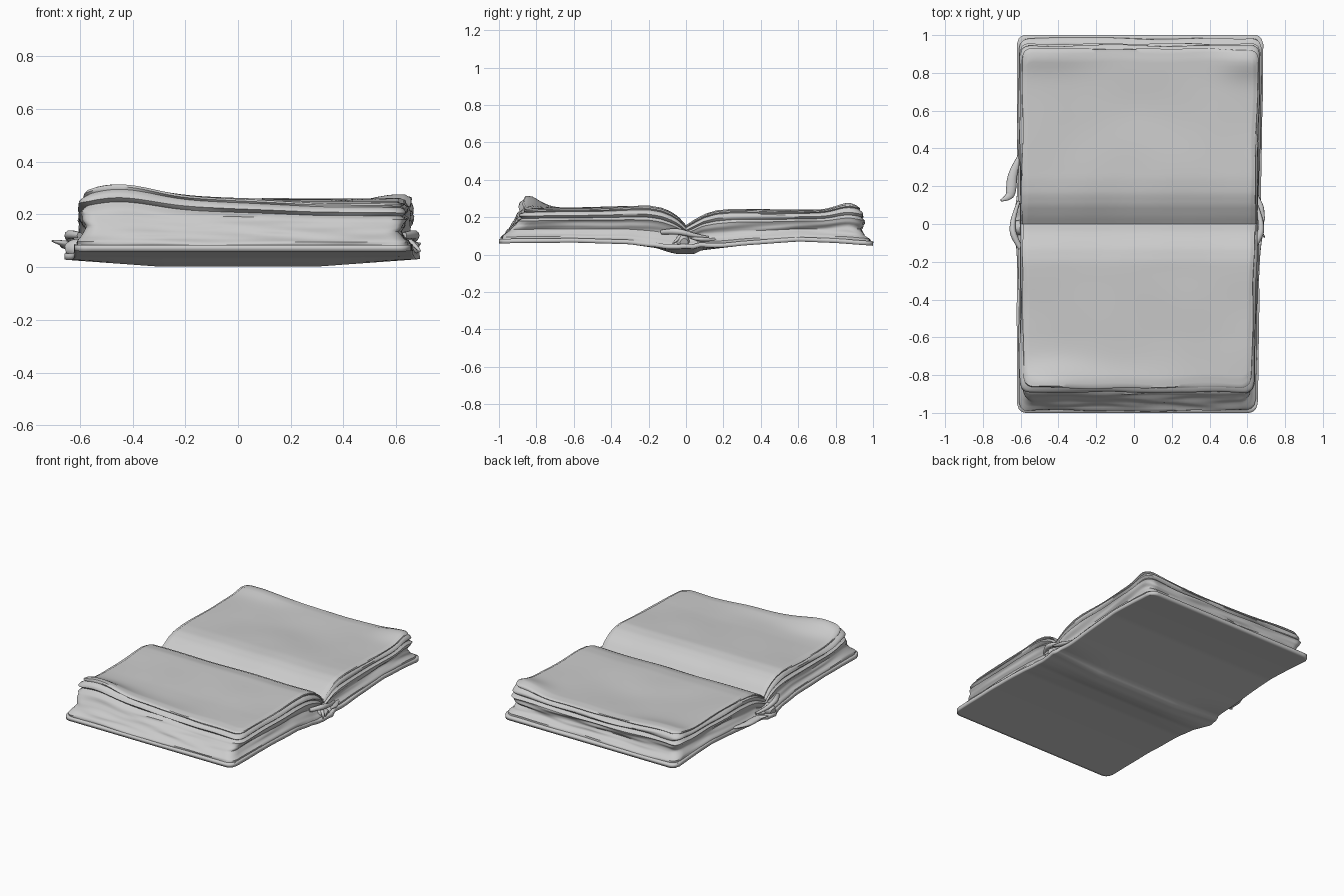
import bpy, bmesh, math
from mathutils import Vector, noise

if "Cube" in bpy.data.objects:
    bpy.data.objects.remove(bpy.data.objects["Cube"])


def interp(table, t):
    """Piecewise smooth lookup of rows (t, value, ...)."""
    if t <= table[0][0]:
        return table[0][1:]
    for a, b in zip(table, table[1:]):
        if t <= b[0]:
            f = (t - a[0]) / (b[0] - a[0])
            return tuple(p + (q - p) * f for p, q in zip(a[1:], b[1:]))
    return table[-1][1:]


def bump(x, y, cx, cy, sx, sy):
    return math.exp(-((x - cx) / sx) ** 2 - ((y - cy) / sy) ** 2)


def rough(x, y, z, freq):
    return noise.noise(Vector((x * freq, y * freq, z * freq)))


def round_corner(d, r):
    return r - math.sqrt(max(0, r * r - (r - d) ** 2)) if d < r else 0


def finish(name, bm, angle=50):
    bmesh.ops.recalc_face_normals(bm, faces=bm.faces)
    mesh = bpy.data.meshes.new(name)
    bm.to_mesh(mesh)
    bm.free()
    ob = bpy.data.objects.new(name, mesh)
    bpy.context.collection.objects.link(ob)
    bpy.ops.object.select_all(action='DESELECT')
    ob.select_set(True)
    bpy.context.view_layer.objects.active = ob
    bpy.ops.object.shade_smooth_by_angle(angle=math.radians(angle))
    return ob


# Underside height across the book, then page-top heights for each half
UNDER = [(-1, .06), (-.8, .062), (-.6, .064), (-.3, .055), (-.16, .035), (-.09, .012), (-.04, .002),
         (.04, .002), (.08, .022), (.3, .048), (.6, .07), (.8, .062), (1, .047)]
TOP_FRONT = [(0, .155), (.04, .2), (.08, .228), (.13, .25), (.2, .262), (.4, .255), (.6, .248), (1, .245)]
TOP_BACK = [(0, .155), (.04, .182), (.1, .215), (.16, .235), (.24, .243), (.7, .243), (1, .243)]
# Page-edge profile: height fraction, reach in y, side inset
EDGE_FRONT = [(0, .985, .005), (.12, .985, .005), (.2, .965, .022), (.35, .94, .04), (.5, .915, .025),
              (.62, .9, .01), (.68, .87, .035), (.76, .893, .012), (.84, .885, .016), (.88, .862, .034),
              (.94, .868, .024), (1, .845, .04)]
EDGE_BACK = [(0, .985, .005), (.12, .98, .005), (.2, .95, .022), (.35, .935, .035), (.5, .945, .02),
             (.62, .955, .01), (.68, .93, .03), (.76, .945, .012), (.84, .94, .014), (.88, .92, .03),
             (.94, .93, .02), (1, .905, .035)]


def under(x, y):
    ends = max(0, abs(x) - .3) / .37
    return interp(UNDER, y)[0] + .03 * ends * math.exp(-(y / .12) ** 2)


def top(x, y):
    z = interp(TOP_FRONT if y < 0 else TOP_BACK, abs(y))[0]
    # curled corners and gentle waviness of the paper
    z += .075 * bump(x, y, -.46, -.87, .2, .11) + .022 * bump(x, y, -.1, -.87, .3, .1)
    z += .035 * bump(x, y, .61, .87, .16, .09) + .02 * bump(x, y, -.5, .9, .25, .08)
    z -= .015 * bump(x, y, .1, .62, .5, .25)
    return z + .005 * rough(x, y, 0, 3.5)


def spread(i, n):
    u = 2 * i / n - 1
    return .35 * u + .65 * math.sin(u * math.pi / 2)


# Page blocks: curved top sheet with ridged paper edges
def page_block(name, s, edge):
    nx, ny, nl = 56, 44, 26
    bm = bmesh.new()

    def vert(i, j, k):
        t, u, v = k / nl, spread(i, nx), (j / ny) ** 1.2
        reach, inset = interp(edge, t)
        y0 = s * v
        reach += .012 * rough(u * 1.2, s * 3, t * 4, 2)
        inset += .009 * rough(u * 3, y0 * 1.5, t * 4, 2)
        lo, hi = -.615 + inset, .665 + .015 * y0 - inset
        x = (lo + hi) / 2 + (hi - lo) / 2 * u
        reach -= round_corner(min(x - lo, hi - x), .05)
        y = s * v * reach
        b = under(x, y) + .015
        z = b + (top(x, y) - b) * t
        if k == nl and (i in (0, nx) or j == ny):
            z -= .006
        return bm.verts.new((x, y, z))

    V = {}
    for k in range(nl + 1):
        for i in range(nx + 1):
            for j in range(ny + 1):
                if k == nl or i in (0, nx) or j == ny:
                    V[i, j, k] = vert(i, j, k)
    for i in range(nx):
        for j in range(ny):
            bm.faces.new([V[i, j, nl], V[i + 1, j, nl], V[i + 1, j + 1, nl], V[i, j + 1, nl]])
    rim = [(0, j) for j in range(ny)] + [(i, ny) for i in range(nx)] + [(nx, j) for j in range(ny, -1, -1)]
    for a, b in zip(rim, rim[1:]):
        for k in range(nl):
            bm.faces.new([V[(*a, k)], V[(*b, k)], V[(*b, k + 1)], V[(*a, k + 1)]])
    finish(name, bm)


page_block("front_pages", -1, EDGE_FRONT)
page_block("back_pages", 1, EDGE_BACK)

# Cover: thin bent sheet with a bulging spine, widened at the torn spine ends
bm = bmesh.new()
NX, NY = 50, 100
grid = []
for j in range(NY + 1):
    row = []
    for i in range(NX + 1):
        v, u = 2 * j / NY - 1, spread(i, NX)
        flare = .035 * math.exp(-(v / .09) ** 2) * (1 + .8 * rough(u, v, 0, 14))
        lo, hi = -.62 - flare + .004 * rough(1, v, 0, 5), .67 + .015 * v + flare * .5 + .004 * rough(2, v, 0, 5)
        x = (lo + hi) / 2 + (hi - lo) / 2 * u
        y = v * (1 - round_corner(min(x - lo, hi - x), .05))
        row.append(bm.verts.new((x, y, under(x, y))))
    grid.append(row)
for a, b in zip(grid, grid[1:]):
    for i in range(NX):
        bm.faces.new([a[i], a[i + 1], b[i + 1], b[i]])
cover = finish("cover", bm, 40)
mod = cover.modifiers.new("thickness", 'SOLIDIFY')
mod.thickness = .024
mod.offset = 1


# Rolled spine ends and torn shreds: tapered tubes (x, y, z, radius)
def tube(name, pts, flat=1.0):
    cu = bpy.data.curves.new(name, 'CURVE')
    cu.dimensions = '3D'
    cu.bevel_depth = 1
    cu.bevel_resolution = 3
    cu.use_fill_caps = True
    sp = cu.splines.new('NURBS')
    sp.points.add(len(pts) - 1)
    for p, (x, y, z, r) in zip(sp.points, pts):
        p.co, p.radius = (x, y, z / flat, 1), r
    sp.use_endpoint_u = True
    sp.order_u = 3
    ob = bpy.data.objects.new(name, cu)
    ob.scale.z = flat
    bpy.context.collection.objects.link(ob)


for side, x in (("left", -.6), ("right", .63)):
    d = math.copysign(1, x)
    tube(side + "_spine_roll", [(x - .05 * d, -.02, .07, .036), (x, -.02, .07, .04),
                                (x + .03 * d, -.015, .07, .036), (x + .05 * d, -.01, .065, .022)])
    tube(side + "_spine_fold", [(x, -.13, .12, .012), (x + .035 * d, -.07, .125, .018),
                                (x + .045 * d, -.02, .12, .016), (x + .035 * d, .05, .1, .012),
                                (x + .01 * d, .12, .09, .008)])
tube("left_cover_shred", [(-.605, .36, .08, .01), (-.645, .27, .08, .025), (-.65, .18, .085, .028),
                          (-.66, .14, .09, .02), (-.705, .125, .1, .006)], .6)
tube("right_cover_shred", [(.64, .16, .08, .01), (.67, .1, .08, .018), (.675, .05, .085, .016),
                           (.69, .02, .09, .005)], .7)
tube("right_spine_shred", [(.65, -.03, .1, .012), (.68, -.05, .075, .01), (.69, -.07, .06, .004)], .7)
